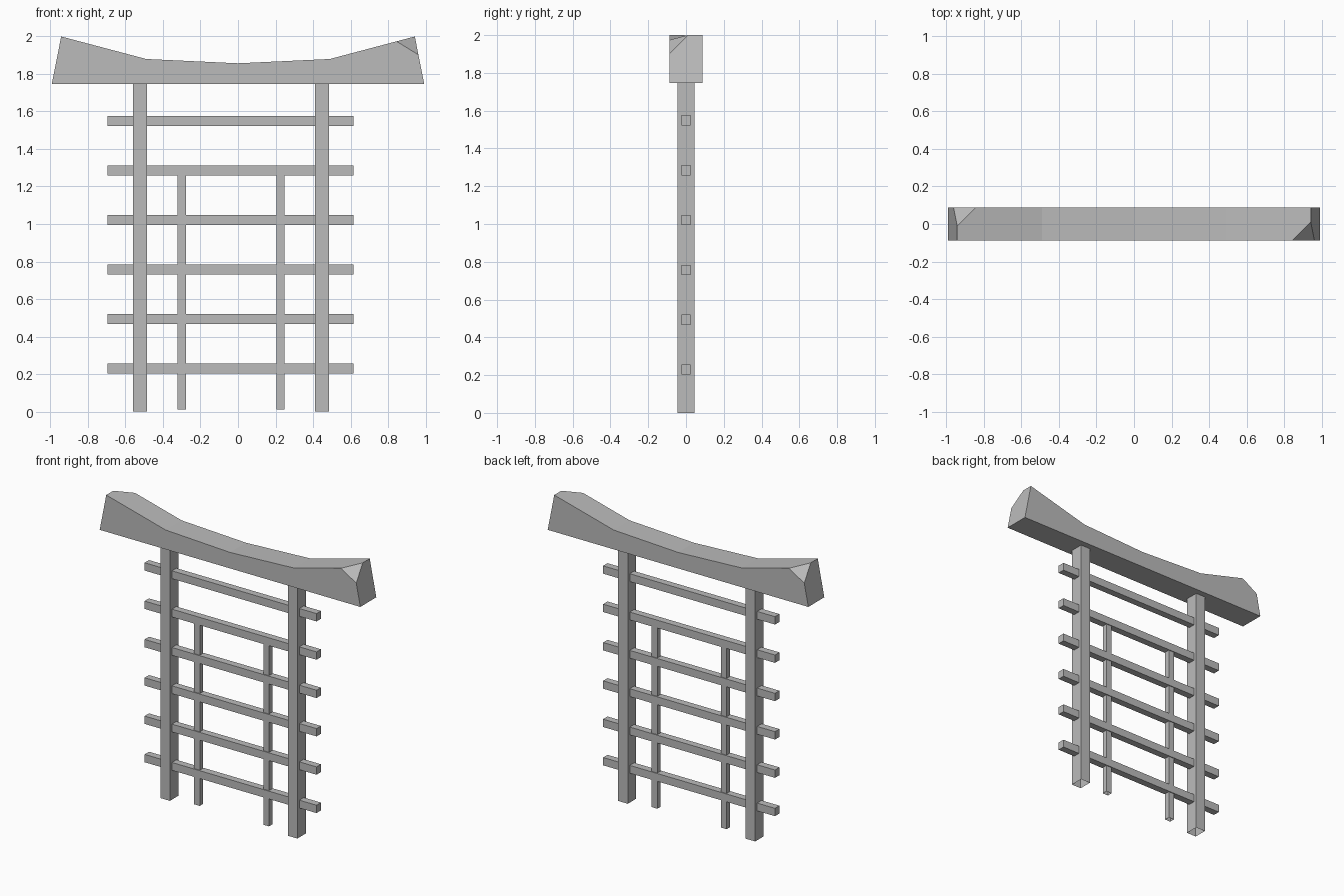
import bpy
import bmesh
from mathutils import Vector

default = bpy.data.objects.get("Cube")
if default:
    bpy.data.objects.remove(default, do_unlink=True)

GREY = (0.5, 0.5, 0.5, 1.0)
grey = bpy.data.materials.new("plain grey")
grey.use_nodes = True
grey.diffuse_color = GREY
grey.node_tree.nodes["Principled BSDF"].inputs["Base Color"].default_value = GREY


def finish(name, bm):
    bmesh.ops.recalc_face_normals(bm, faces=bm.faces)
    mesh = bpy.data.meshes.new(name)
    bm.to_mesh(mesh)
    bm.free()
    mesh.materials.append(grey)
    obj = bpy.data.objects.new(name, mesh)
    bpy.context.collection.objects.link(obj)
    return obj


def bar(name, centre, size, open_bottom=False):
    bm = bmesh.new()
    bmesh.ops.create_cube(bm, size=1)
    if open_bottom:
        low = [f for f in bm.faces if f.normal.z < -0.5]
        bmesh.ops.delete(bm, geom=low, context='FACES_ONLY')
    bmesh.ops.scale(bm, vec=size, verts=bm.verts)
    bmesh.ops.translate(bm, vec=centre, verts=bm.verts)
    return finish(name, bm)


# Two main posts, open underneath
POST_TOP = 1.76
for side, x in (("right", -0.523), ("left", 0.448)):
    bar(side + "_post", (x, 0, POST_TOP / 2), (0.073, 0.092, POST_TOP), True)

# Two thin uprights below the second rail
for side, x in (("right", -0.30), ("left", 0.227)):
    bar(side + "_thin_upright", (x, 0, 0.635), (0.043, 0.036, 1.25), True)

# Six horizontal rails
for i in range(6):
    bar(f"rail_{i + 1}", (-0.04, 0, 0.229 + 0.264 * i), (1.31, 0.048, 0.054))

# Curved top beam: side profile extruded through its depth
DEPTH = 0.087
half = [(0.993, 1.747), (0.943, 2.0), (0.49, 1.88)]
profile = half + [(0, 1.857)] + [(-x, z) for x, z in reversed(half)]
bm = bmesh.new()
face = bm.faces.new([bm.verts.new((x, -DEPTH, z)) for x, z in profile])
extruded = bmesh.ops.extrude_face_region(bm, geom=[face])["geom"]
moved = [v for v in extruded if isinstance(v, bmesh.types.BMVert)]
bmesh.ops.translate(bm, vec=(0, 2 * DEPTH, 0), verts=moved)
bmesh.ops.recalc_face_normals(bm, faces=bm.faces)

# Slice off two diagonally opposite upper corners
for s in (1, -1):
    a, b, c = (Vector((s * x, s * y, z)) for x, y, z in (
        (0.846, -DEPTH, 1.974), (0.943, 0.01, 2.0), (0.963, -DEPTH, 1.902)))
    normal = (c - a).cross(b - a)
    cut = bmesh.ops.bisect_plane(bm, geom=bm.verts[:] + bm.edges[:] + bm.faces[:],
                                 plane_co=a, plane_no=normal, clear_outer=True)
    rim = [e for e in cut["geom_cut"] if isinstance(e, bmesh.types.BMEdge)]
    bmesh.ops.holes_fill(bm, edges=rim, sides=0)
finish("top_beam", bm)
